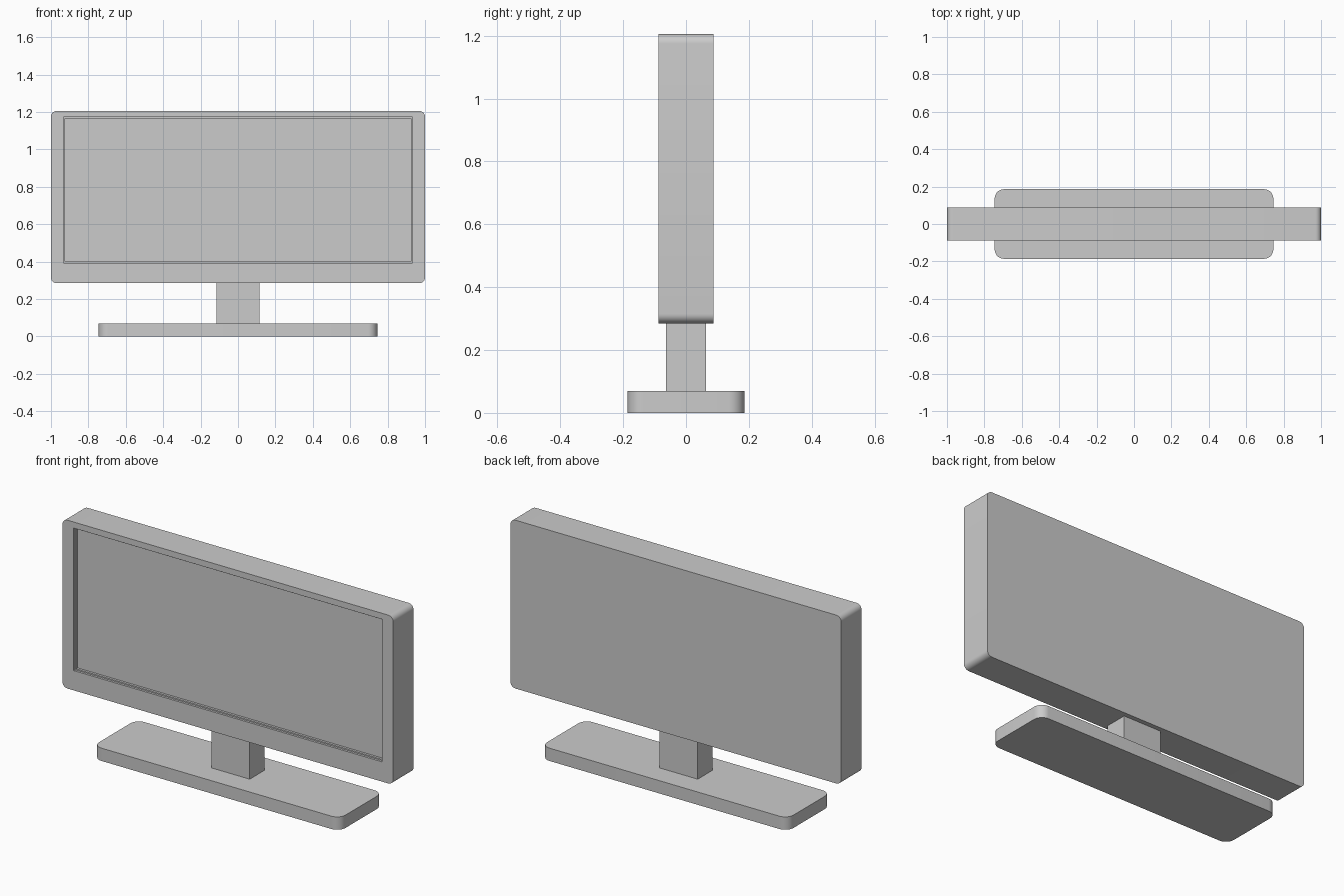
import bpy, bmesh, math
from mathutils import Vector

if "Cube" in bpy.data.objects:
    bpy.data.objects.remove(bpy.data.objects["Cube"])


def rounded_outline(w, h, r, seg=8):
    """Counter-clockwise rounded rectangle centred on the origin."""
    pts = []
    for i, (sx, sy) in enumerate(((1, 1), (-1, 1), (-1, -1), (1, -1))):
        for k in range(seg + 1):
            a = math.radians(90) * (i + k / seg)
            pts.append((sx * (w / 2 - r) + r * math.cos(a),
                        sy * (h / 2 - r) + r * math.sin(a)))
    return pts


def prism(name, outline, depth, place):
    """Extrude a 2D outline by depth; place maps (u, v, t) to the model."""
    bm = bmesh.new()
    face = bm.faces.new([bm.verts.new(place(u, v, -depth / 2)) for u, v in outline])
    ext = bmesh.ops.extrude_face_region(bm, geom=[face], use_keep_orig=True)
    shift = Vector(place(0, 0, depth)) - Vector(place(0, 0, 0))
    verts = [e for e in ext["geom"] if isinstance(e, bmesh.types.BMVert)]
    bmesh.ops.translate(bm, verts=verts, vec=shift)
    bmesh.ops.recalc_face_normals(bm, faces=bm.faces)
    return add_object(name, bm)


def box(name, lo, hi):
    bm = bmesh.new()
    bmesh.ops.create_cube(bm, size=1)
    lo, hi = Vector(lo), Vector(hi)
    for v in bm.verts:
        v.co = (lo + hi) / 2 + v.co * (hi - lo)
    return add_object(name, bm)


def add_object(name, bm):
    mesh = bpy.data.meshes.new(name)
    bm.to_mesh(mesh)
    bm.free()
    ob = bpy.data.objects.new(name, mesh)
    bpy.context.collection.objects.link(ob)
    return ob


def activate(ob):
    bpy.ops.object.select_all(action='DESELECT')
    ob.select_set(True)
    bpy.context.view_layer.objects.active = ob


def smooth(ob):
    activate(ob)
    bpy.ops.object.shade_smooth_by_angle(angle=math.radians(30))


# Screen housing with rounded corners seen from the front
Z_LOW, Z_HIGH, DEPTH = 0.285, 1.205, 0.176
z_mid = (Z_LOW + Z_HIGH) / 2
housing = prism("screen_housing", rounded_outline(2.0, Z_HIGH - Z_LOW, 0.03), DEPTH,
                lambda u, v, t: (u, t, z_mid + v))

# Stepped screen recess: bezel opening, then a slightly smaller, deeper panel
for inset, depth in ((0.0, 0.012), (0.007, 0.025)):
    cutter = box("recess_cutter", (-0.932 + inset, -0.2, 0.393 + inset),
                 (0.932 - inset, -DEPTH / 2 + depth, 1.172 - inset))
    cutter.hide_render = True
    activate(housing)
    mod = housing.modifiers.new("recess", 'BOOLEAN')
    mod.operation, mod.solver, mod.object = 'DIFFERENCE', 'EXACT', cutter
    bpy.ops.object.modifier_apply(modifier=mod.name)
    bpy.data.objects.remove(cutter, do_unlink=True)
smooth(housing)

# Neck joining housing and base
box("neck", (-0.115, -0.063, 0.07), (0.115, 0.063, Z_LOW))

# Flat base with rounded corners seen from above
base = prism("base", rounded_outline(1.49, 0.372, 0.05), 0.07,
             lambda u, v, t: (u, v, 0.035 + t))
smooth(base)
